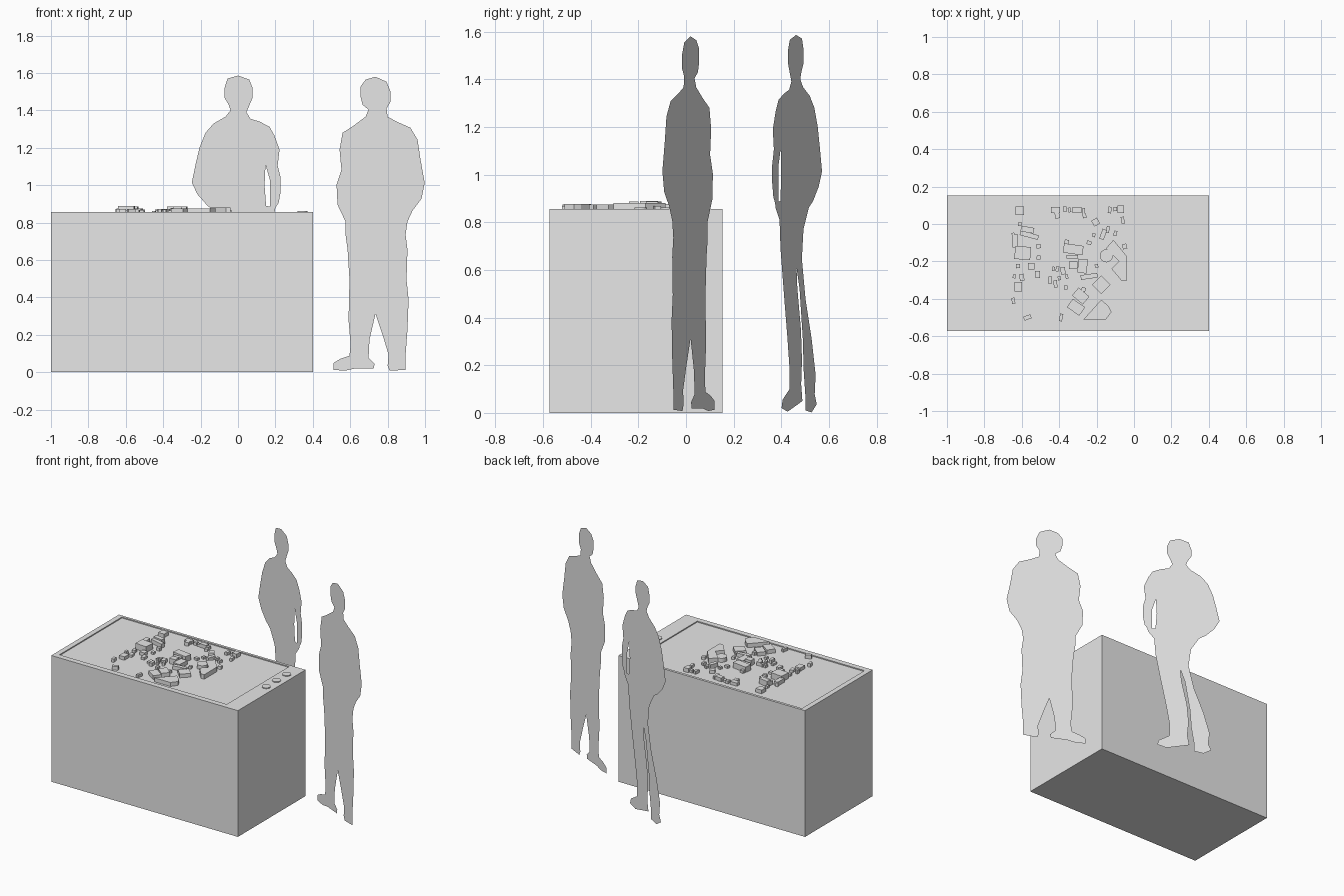
import bpy, bmesh, math, random

random.seed(4)
grey = bpy.data.materials.new("plain grey")
grey.diffuse_color = (0.8, 0.8, 0.8, 1)


def finish(bm, name):
    me = bpy.data.meshes.new(name)
    bm.to_mesh(me)
    bm.free()
    me.materials.append(grey)
    ob = bpy.data.objects.new(name, me)
    bpy.context.collection.objects.link(ob)
    return ob


def prism(bm, pts, z0, z1):
    """Closed upright prism from a counter-clockwise outline."""
    lo = [bm.verts.new((x, y, z0)) for x, y in pts]
    hi = [bm.verts.new((x, y, z1)) for x, y in pts]
    n = len(pts)
    bm.faces.new(hi)
    bm.faces.new(lo[::-1])
    for i in range(n):
        j = (i + 1) % n
        bm.faces.new((lo[i], lo[j], hi[j], hi[i]))


def rect(x, y, w, d, deg=0):
    c, s = math.cos(math.radians(deg)), math.sin(math.radians(deg))
    return [(x + c * a * w / 2 - s * b * d / 2, y + s * a * w / 2 + c * b * d / 2)
            for a, b in ((-1, -1), (1, -1), (1, 1), (-1, 1))]


def disc(x, y, r, n):
    return [(x + r * math.cos(2 * math.pi * i / n), y + r * math.sin(2 * math.pi * i / n))
            for i in range(n)]


# Table: solid box with a shallow recessed display surface
TOP, FLOOR = 0.856, 0.849
bm = bmesh.new()
prism(bm, rect(-0.3, -0.21, 1.4, 0.725), 0, TOP)
bm.faces.ensure_lookup_table()
top = bm.faces[0]
bmesh.ops.inset_individual(bm, faces=[top], thickness=0.03)
for v, (x, y) in zip(top.verts, rect(-0.3375, -0.2, 1.255, 0.67)):
    v.co = (x, y, TOP)
wall = bmesh.ops.extrude_discrete_faces(bm, faces=[top])["faces"][0]
# close the step between rim and display
hi = sorted({v for e in bm.edges if e.is_boundary for v in e.verts if v not in wall.verts},
            key=lambda v: math.atan2(v.co.y + 0.2, v.co.x + 0.3375))
lo = sorted(wall.verts, key=lambda v: math.atan2(v.co.y + 0.2, v.co.x + 0.3375))
for v in lo:
    v.co.z = FLOOR
if len(hi) == 4:
    for i in range(4):
        j = (i + 1) % 4
        bm.faces.new((hi[i], hi[j], lo[j], lo[i]))
finish(bm, "table")

# Control buttons on the right rim
bm = bmesh.new()
for y in (-0.19, -0.08, 0.03):
    prism(bm, disc(0.345, y, 0.027, 24), TOP - 0.002, TOP + 0.006)
finish(bm, "control_buttons")

# Main city blocks: x, y, width, depth, turn, height above rim
blocks = [
    (-.61, .07, .045, .045, 0, .018), (-.57, -.03, .07, .03, -10, .03),
    (-.56, -.06, .1, .025, -15, .02), (-.635, -.09, .03, .07, 0, .02),
    (-.595, -.155, .085, .07, -5, .033), (-.62, -.335, .04, .05, 0, .016),
    (-.55, -.225, .035, .035, 0, .015), (-.57, -.5, .04, .022, 20, .018),
    (-.325, -.135, .105, .05, -8, .03), (-.325, -.22, .045, .04, 0, .03),
    (-.275, -.225, .05, .075, -5, .02), (-.33, -.175, .06, .02, 0, .022),
    (-.24, -.28, .09, .025, 8, .018), (-.285, -.385, .075, .055, -40, .018),
    (-.175, -.325, .07, .07, -45, .018), (-.31, -.445, .08, .055, -35, .02),
    (-.305, .075, .05, .03, -5, .018), (-.42, .075, .05, .03, 0, .014),
    (-.205, .01, .035, .035, 30, .015), (-.165, -.055, .025, .055, -20, .02),
    (-.07, .08, .035, .04, 0, .02),
]
bm = bmesh.new()
for x, y, w, d, a, h in blocks:
    prism(bm, rect(x, y, w, d, a), FLOOR, TOP + h)
finish(bm, "city_blocks")

# Large irregular halls and a round one
bm = bmesh.new()
prism(bm, [(-.11, -.085), (-.15, -.13), (-.08, -.2), (-.12, -.24), (-.065, -.305),
           (-.04, -.305), (-.04, -.17)], FLOOR, TOP + .024)
prism(bm, [(-.27, -.51), (-.15, -.51), (-.12, -.47), (-.135, -.44), (-.165, -.41)][:4]
      + [(-.175, -.405)], FLOOR, TOP + .02)
prism(bm, disc(-.148, -.17, .035, 16), FLOOR, TOP + .02)
finish(bm, "large_halls")

# Small houses scattered around the blocks
houses = [(-.61, 0), (-.645, -.06), (-.62, -.225), (-.64, -.28), (-.6, -.285), (-.645, -.41),
          (-.51, -.12), (-.51, -.18), (-.515, -.27), (-.41, .045), (-.37, .08), (-.345, .075),
          (-.27, .07), (-.265, .045), (-.1, .08), (-.13, .075), (-.24, -.1), (-.36, -.1),
          (-.41, -.24), (-.38, -.25), (-.36, -.28), (-.42, -.32), (-.365, -.34), (-.45, -.3),
          (-.4, -.29), (-.2, -.225), (-.215, -.06), (-.27, -.35), (-.39, -.5), (-.05, -.12),
          (-.1, -.05), (-.06, .02), (-.43, -.24), (-.14, -.03)]
bm = bmesh.new()
for x, y in houses:
    prism(bm, rect(x, y, random.uniform(.014, .026), random.uniform(.018, .04),
                   random.uniform(-15, 15)), FLOOR, TOP + random.uniform(.007, .018))
finish(bm, "small_houses")


# Flat standing figures: outlines in x and z, turned slightly away from the front
def cutout(name, loops, x0, y0, slope):
    bm = bmesh.new()
    for pts in loops:
        vs = [bm.verts.new((x, 0, z)) for x, z in pts]
        for i in range(len(vs)):
            bm.edges.new((vs[i - 1], vs[i]))
    bmesh.ops.triangle_fill(bm, edges=bm.edges[:], use_beauty=True, normal=(0, -1, 0))
    for v in bm.verts:
        v.co.y = y0 - (v.co.x - x0) * slope
    finish(bm, name)


rear_outline = [
    (0, 1.586), (-.056, 1.57), (-.072, 1.52), (-.072, 1.468), (-.05, 1.43), (-.04, 1.4),
    (-.067, 1.366), (-.13, 1.33), (-.174, 1.28), (-.206, 1.2), (-.227, 1.11), (-.247, 1.013),
    (-.216, .95), (-.163, .89), (-.12, .86), (-.07, .77), (-.055, .645), (-.09, .477),
    (-.148, .31), (-.186, .16), (-.177, .078), (-.196, .036), (-.148, .002), (-.09, .01),
    (-.09, .06), (-.072, .18), (-.064, .31), (-.033, .52), (-.004, .61), (-.012, .52),
    (-.046, .35), (-.056, .22), (-.048, .12), (-.06, .05), (-.014, .035), (.082, .005),
    (.139, .02), (.129, .055), (.062, .1), (.062, .18), (.082, .31), (.12, .52),
    (.149, .69), (.158, .81), (.196, .86), (.2, .88), (.217, .905), (.228, .965),
    (.228, 1.04), (.212, 1.105), (.222, 1.19), (.195, 1.265), (.168, 1.313), (.115, 1.34),
    (.067, 1.355), (.045, 1.39), (.06, 1.425), (.078, 1.468), (.078, 1.52), (.06, 1.565)]
arm_gap = [(.147, 1.11), (.142, 1.0), (.15, .89), (.17, .885), (.17, 1.03)]
cutout("rear_standing_figure", [rear_outline, arm_gap], -.25, .572, .44)

side_outline = [
    (.735, 1.58), (.794, 1.553), (.816, 1.5), (.816, 1.447), (.794, 1.41), (.8, 1.366),
    (.848, 1.34), (.922, 1.307), (.96, 1.243), (.976, 1.136), (.998, 1.013), (.981, .928),
    (.933, .864), (.906, .805), (.896, .735), (.906, .655), (.901, .495), (.912, .388),
    (.906, .227), (.896, .094), (.896, .013), (.81, .008), (.8, .035), (.805, .094),
    (.773, .2), (.735, .313), (.703, .174), (.698, .078), (.73, .045), (.725, .019),
    (.623, .019), (.57, .008), (.511, .013), (.511, .05), (.548, .072), (.596, .088),
    (.602, .147), (.591, .28), (.596, .495), (.586, .655), (.575, .735), (.575, .805),
    (.532, .896), (.527, 1.003), (.553, 1.083), (.543, 1.19), (.559, 1.28), (.618, 1.318),
    (.682, 1.366), (.698, 1.404), (.666, 1.43), (.655, 1.473), (.655, 1.527), (.682, 1.564)]
cutout("side_standing_figure", [side_outline], .511, .12, .45)
